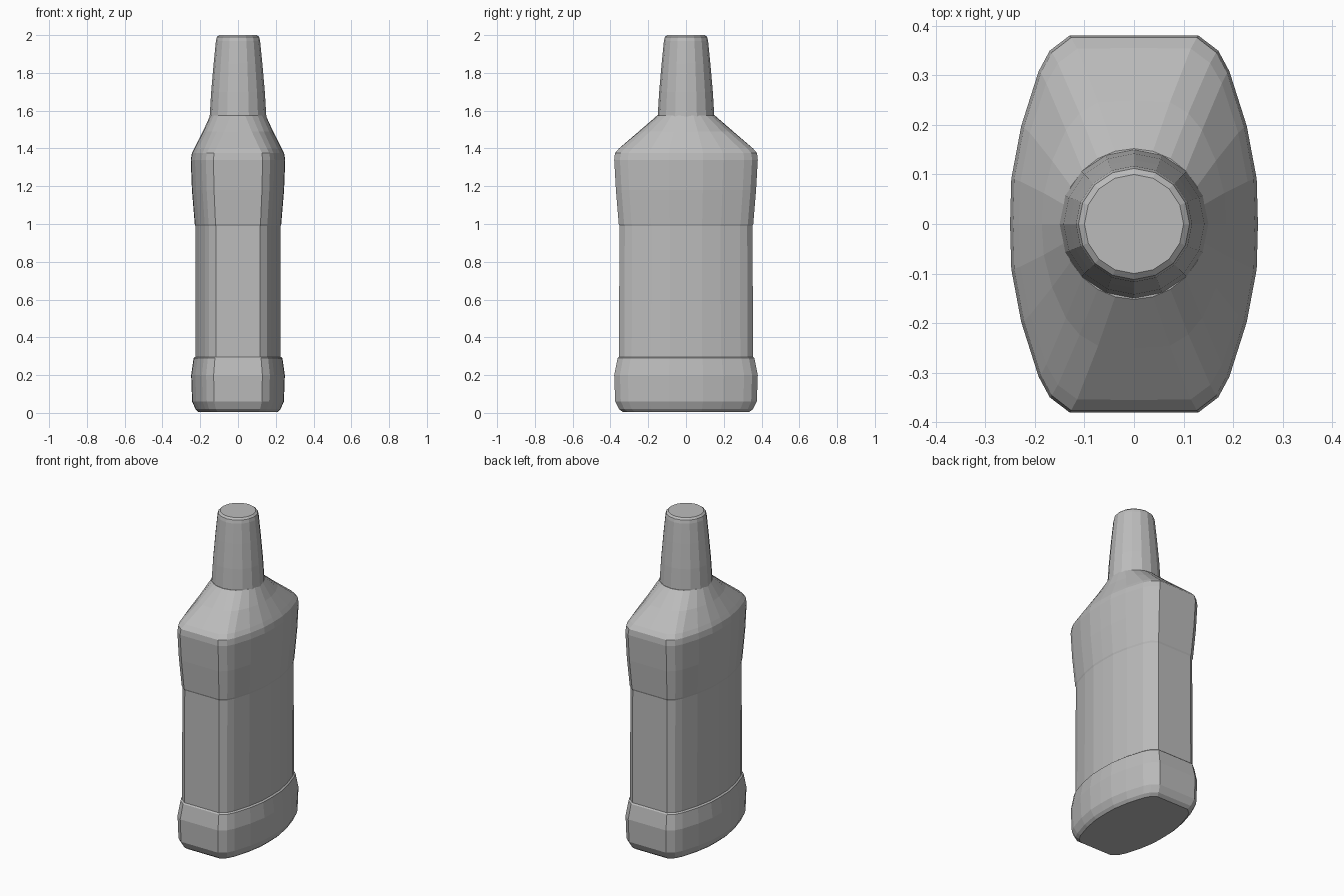
import bpy, bmesh, math
from math import cos, sin, pi

cube = bpy.data.objects.get("Cube")
if cube:
    bpy.data.objects.remove(cube, do_unlink=True)

grey = bpy.data.materials.new("plain grey")
grey.use_nodes = True
colour = (0.5, 0.5, 0.5, 1)
grey.diffuse_color = colour
grey.node_tree.nodes["Principled BSDF"].inputs["Base Color"].default_value = colour

# Quarter of the barrel-shaped section: bowed sides, chamfered corners, flat ends
QUARTER = [(1, 0), (0.99, 0.24), (0.91, 0.52), (0.77, 0.81),
           (0.68, 0.92), (0.52, 1), (0, 1)]


def section(hx, hy, roundness):
    """Ring of points, blended from the barrel shape towards an ellipse."""
    n = len(QUARTER) - 1
    quarter = []
    for i, (u, v) in enumerate(QUARTER):
        a = i / n * pi / 2
        quarter.append((hx * (u + (cos(a) - u) * roundness),
                        hy * (v + (sin(a) - v) * roundness)))
    half = quarter + [(-x, y) for x, y in quarter[-2::-1]]
    return half + [(x, -y) for x, y in half[-2:0:-1]]


def circle(radius, sides):
    return [(radius * cos(2 * pi * i / sides), radius * sin(2 * pi * i / sides))
            for i in range(sides)]


def loft(name, rings):
    """Skin a stack of (z, points) rings and close both ends."""
    bm = bmesh.new()
    loops = [[bm.verts.new((x, y, z)) for x, y in pts] for z, pts in rings]
    for low, high in zip(loops, loops[1:]):
        for i in range(len(low)):
            j = (i + 1) % len(low)
            bm.faces.new((low[i], low[j], high[j], high[i]))
    bm.faces.new(loops[0][::-1])
    bm.faces.new(loops[-1])
    bmesh.ops.recalc_face_normals(bm, faces=bm.faces)
    mesh = bpy.data.meshes.new(name)
    bm.to_mesh(mesh)
    bm.free()
    mesh.materials.append(grey)
    obj = bpy.data.objects.new(name, mesh)
    bpy.context.collection.objects.link(obj)
    return obj


# Bottle body: foot, recessed label panel, flared chest, shoulder, neck
BODY = [  # height, half width, half depth, roundness
    (0.005, 0.21, 0.335, 0), (0.02, 0.225, 0.355, 0), (0.06, 0.243, 0.375, 0),
    (0.2, 0.248, 0.38, 0), (0.29, 0.235, 0.362, 0), (0.297, 0.226, 0.355, 0),
    (0.99, 0.226, 0.352, 0), (1.0, 0.229, 0.356, 0), (1.18, 0.244, 0.371, 0),
    (1.34, 0.25, 0.38, 0), (1.375, 0.244, 0.376, 0), (1.4, 0.232, 0.355, 0.1),
    (1.49, 0.186, 0.25, 0.5), (1.575, 0.147, 0.152, 1)]
loft("bottle_body", [(z, section(hx, hy, r)) for z, hx, hy, r in BODY])

# Tapered cap with a softened top edge
CAP = [(1.57, 0.15), (1.7, 0.142), (1.85, 0.129), (1.97, 0.117), (1.99, 0.112), (2.0, 0.1)]
loft("cap", [(z, circle(r, 16)) for z, r in CAP])
